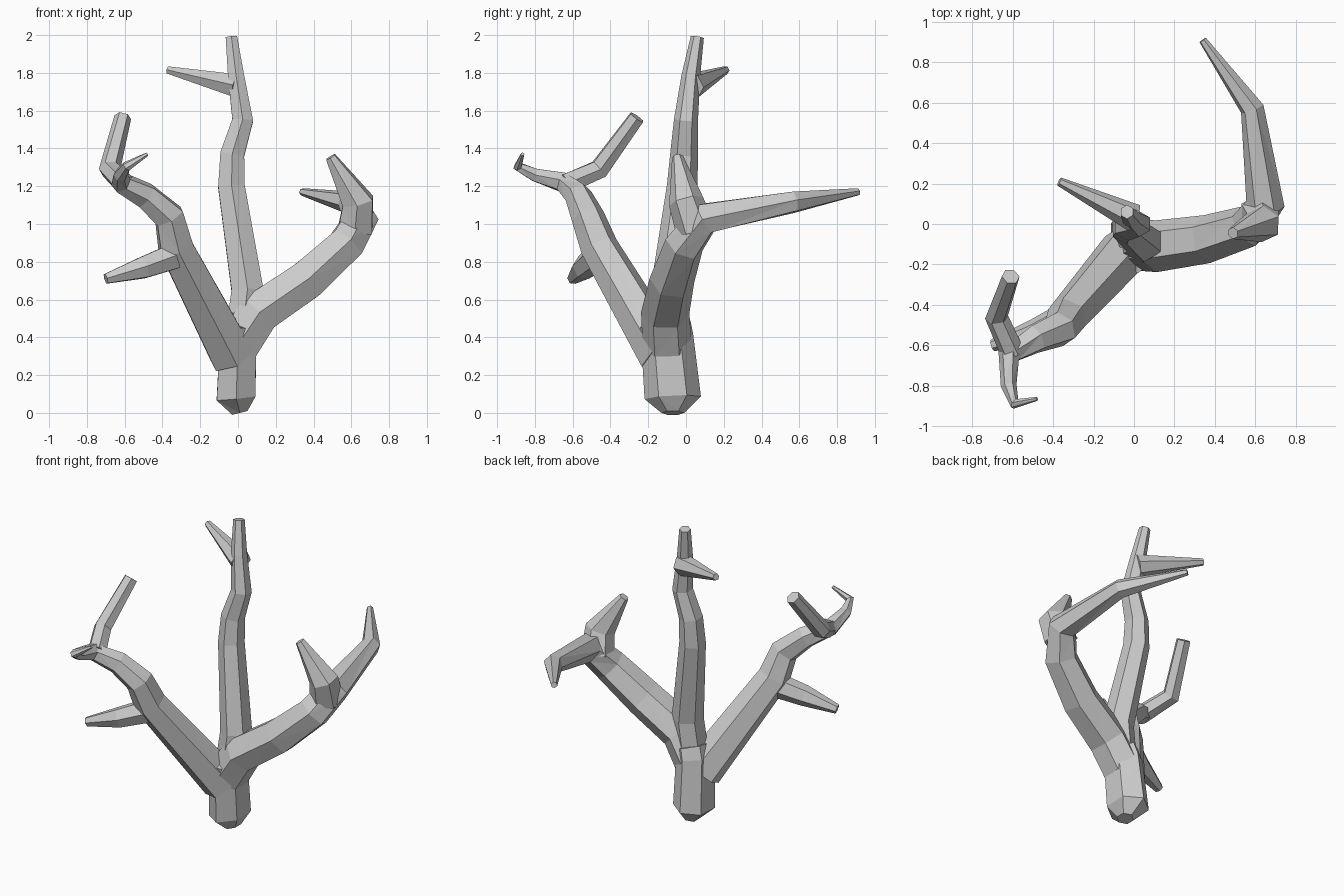
import bpy, bmesh, math
from mathutils import Vector

if "Cube" in bpy.data.objects:
    bpy.data.objects.remove(bpy.data.objects["Cube"])

SIDES = 6


def limb(name, r0, r1, *path, ref=(0, 1, 0), flat=1.0, foot=1.0):
    """Faceted closed tube along path, tapering from r0 to r1 towards the tip."""
    P = [Vector(p) for p in path]
    steps = [(b - a).length for a, b in zip(P, P[1:])]
    bm = bmesh.new()
    rings, u = [], Vector(ref)
    for i, p in enumerate(P):
        a = (p - P[i - 1]).normalized() if i else Vector()
        b = (P[i + 1] - p).normalized() if i < len(P) - 1 else Vector()
        t = (a + b).normalized()
        u = (u - t * u.dot(t)).normalized()
        v = t.cross(u) * flat
        s = sum(steps[:i]) / sum(steps)
        r = (r0 + (r1 - r0) * s ** 1.8) * (1 if i else foot)
        angles = [k * math.tau / SIDES for k in range(SIDES)]
        rings.append([bm.verts.new(p + (u * math.cos(w) + v * math.sin(w)) * r)
                      for w in angles])
    for A, B in zip(rings, rings[1:]):
        for k in range(SIDES):
            n = (k + 1) % SIDES
            bm.faces.new((A[k], A[n], B[n], B[k]))
    bm.faces.new(rings[0][::-1])
    bm.faces.new(rings[-1])
    bmesh.ops.triangulate(bm, faces=bm.faces[:])
    bmesh.ops.recalc_face_normals(bm, faces=bm.faces[:])
    me = bpy.data.meshes.new(name)
    bm.to_mesh(me)
    bm.free()
    ob = bpy.data.objects.new(name, me)
    bpy.context.collection.objects.link(ob)
    return ob


# Trunk stub with a rounded-off foot
trunk = limb("branching_trunk", .15, .135, (.01, -.07, 0), (-.01, -.07, .08),
             (0, -.1, .4), (.02, -.11, .47), flat=.8, foot=.4)

# Right limb, sweeping out and then backwards, with an upward tine
right = limb("right_limb", .13, .02, (0, -.1, .36), (.11, -.11, .53), (.36, -.075, .7),
             (.57, -.01, .89), (.65, .1, 1.03), (.585, .57, 1.115), (.34, .91, 1.17))
right_tine = limb("right_tine", .105, .03, (.62, .05, .97), (.635, .0, 1.12),
                  (.49, -.045, 1.355))

# Tall middle limb with a side tine
middle = limb("middle_limb", .1, .035, (.02, -.1, .4), (.05, -.09, .65), (-.035, -.02, 1.2),
              (-.03, -.01, 1.37), (.025, 0, 1.55), (-.01, .025, 1.78), (-.035, .06, 1.99))
middle_tine = limb("middle_tine", .07, .022, (0, .03, 1.73), (-.37, .21, 1.815))

# Left limb ending in a hooked spike, with upper and lower tines
left = limb("left_limb", .13, .01, (-.03, -.12, .3), (-.33, -.46, .88), (-.365, -.52, 1.04),
            (-.49, -.57, 1.15), (-.62, -.65, 1.22), (-.62, -.8, 1.26),
            (-.59, -.89, 1.305), (-.48, -.865, 1.37))
left_upper = limb("left_upper_tine", .06, .045, (-.6, -.64, 1.21), (-.68, -.46, 1.29),
                  (-.61, -.26, 1.565), ref=(1, 0, 0))
left_lower = limb("left_lower_tine", .08, .03, (-.31, -.45, .84), (-.5, -.54, .77),
                  (-.7, -.6, .71))

# Fuse all limbs into one faceted surface
bpy.context.view_layer.objects.active = trunk
for part in (right, right_tine, middle, middle_tine, left, left_upper, left_lower):
    m = trunk.modifiers.new("fuse", 'BOOLEAN')
    m.operation, m.solver, m.object = 'UNION', 'EXACT', part
    bpy.ops.object.modifier_apply(modifier=m.name)
    bpy.data.objects.remove(part)
